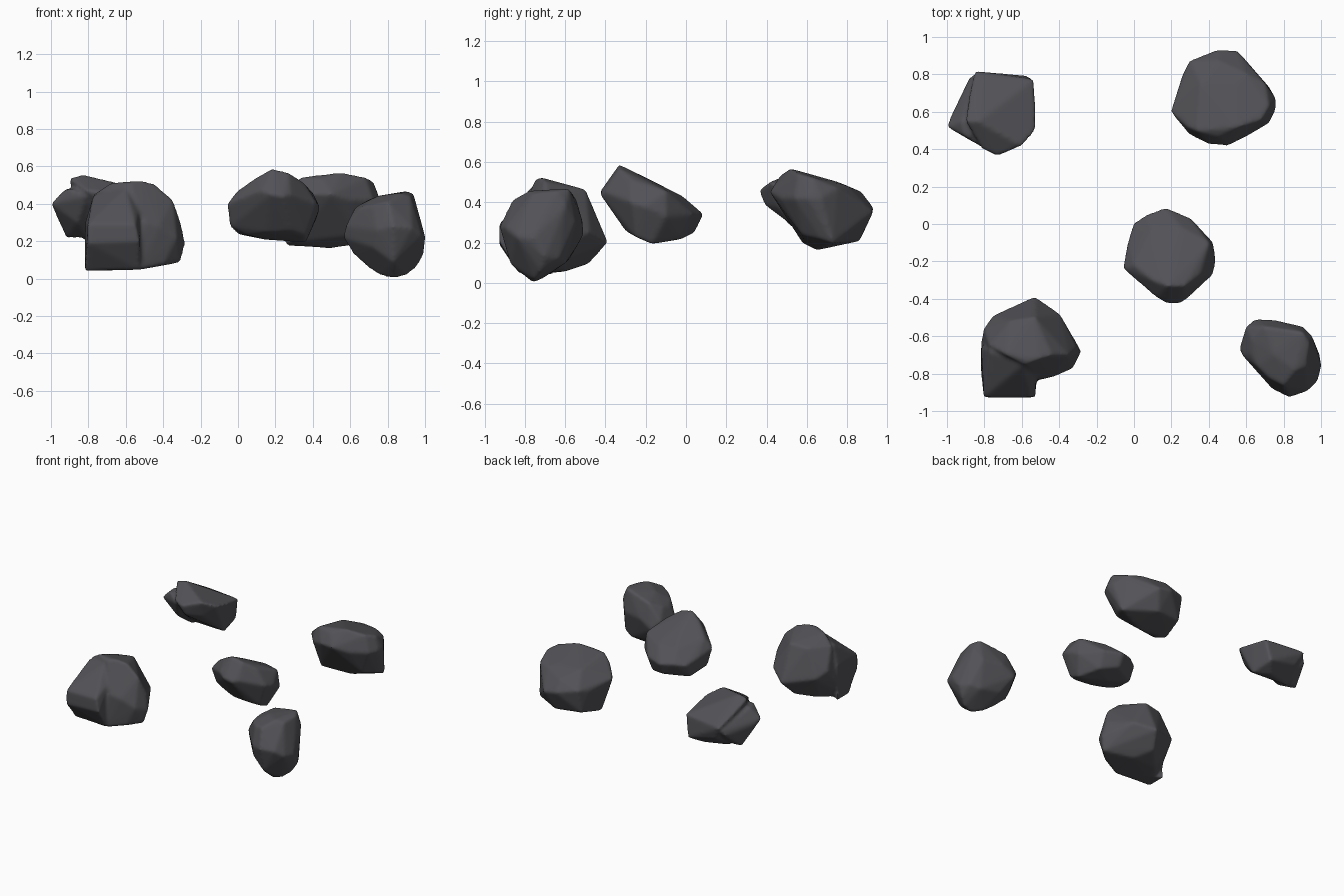
import bpy, bmesh
from mathutils import Vector

stone = bpy.data.materials.new("dark grey stone")
stone.diffuse_color = (0.085, 0.085, 0.095, 1)


def add_hull(bm, points):
    """Closed convex lump around the given corner points."""
    part = bmesh.new()
    for p in points:
        part.verts.new(p)
    res = bmesh.ops.convex_hull(part, input=part.verts[:])
    loose = [g for g in res["geom_interior"] if isinstance(g, bmesh.types.BMVert)]
    bmesh.ops.delete(part, geom=loose, context="VERTS")
    bmesh.ops.recalc_face_normals(part, faces=part.faces[:])
    tmp = bpy.data.meshes.new("tmp")
    part.to_mesh(tmp)
    part.free()
    bm.from_mesh(tmp)
    bpy.data.meshes.remove(tmp)


def rock(name, *lumps):
    """Fuse convex lumps into one stone with softly worn edges."""
    bm = bmesh.new()
    for lump in lumps:
        # slight outset makes up for the smoothing
        c = sum((Vector(p) for p in lump), Vector()) / len(lump)
        add_hull(bm, [c + (Vector(p) - c) * 1.015 for p in lump])
    me = bpy.data.meshes.new(name)
    bm.to_mesh(me)
    bm.free()
    me.materials.append(stone)
    ob = bpy.data.objects.new(name, me)
    bpy.context.collection.objects.link(ob)
    fuse = ob.modifiers.new("fuse", "REMESH")
    fuse.mode = "VOXEL"
    fuse.voxel_size = 0.011
    fuse.use_smooth_shade = True
    worn = ob.modifiers.new("worn", "SMOOTH")
    worn.factor = 0.5
    worn.iterations = 8


# back left rock: slab sloping down to the back, with a split flake on its left
slab = [(-.90, .55, .535), (-.88, .68, .47), (-.85, .815, .40), (-.83, .55, .555),
        (-.73, .365, .46), (-.72, .39, .39), (-.81, .40, .47), (-.60, .42, .50),
        (-.53, .50, .46), (-.53, .64, .43), (-.54, .77, .41), (-.57, .79, .25),
        (-.55, .62, .22), (-.65, .70, .20), (-.83, .65, .21), (-.80, .785, .30),
        (-.80, .785, .42), (-.62, .45, .38)]
flake = [(-1, .52, .40), (-.98, .57, .37), (-.92, .64, .22), (-.88, .78, .34),
         (-.86, .80, .37), (-.92, .55, .48), (-.90, .47, .48), (-.81, .41, .44),
         (-.80, .60, .22), (-.78, .72, .26), (-.78, .50, .46), (-.86, .50, .30)]
rock("back_left_rock", slab, flake)

# front left rock: rounded body with an overhanging block at the front corner
body = [(-.77, -.65, .45), (-.68, -.70, .51), (-.58, -.75, .51), (-.51, -.72, .52),
        (-.44, -.70, .50), (-.53, -.50, .46), (-.66, -.52, .45), (-.35, -.70, .42),
        (-.80, -.56, .30), (-.815, -.64, .2), (-.75, -.49, .25), (-.53, -.39, .20),
        (-.40, -.48, .25), (-.31, -.66, .30), (-.285, -.68, .19), (-.33, -.77, .22),
        (-.42, -.81, .28), (-.50, -.83, .3), (-.31, -.70, .09), (-.40, -.78, .08),
        (-.50, -.60, .06), (-.58, -.48, .10), (-.70, -.60, .06), (-.815, -.75, .045),
        (-.53, -.83, .05)]
block = [(-.80, -.925, .19), (-.80, -.925, .29), (-.53, -.925, .20), (-.55, -.925, .29),
         (-.815, -.80, .045), (-.53, -.83, .05), (-.815, -.66, .045), (-.815, -.66, .30),
         (-.77, -.68, .45), (-.60, -.76, .48), (-.53, -.80, .37), (-.52, -.80, .06)]
rock("front_left_rock", body, block)

# back right rock
rock("back_right_rock", [
    (.29, .52, .50), (.34, .50, .54), (.45, .47, .53), (.55, .52, .565),
    (.68, .56, .54), (.72, .63, .52), (.36, .75, .50), (.55, .75, .50),
    (.45, .87, .45), (.60, .80, .48), (.20, .60, .42), (.26, .79, .38),
    (.30, .87, .40), (.45, .93, .37), (.55, .925, .35), (.62, .84, .40),
    (.755, .67, .42), (.755, .61, .42), (.72, .54, .42), (.50, .42, .45),
    (.40, .43, .45), (.30, .48, .42), (.60, .47, .42), (.26, .65, .18),
    (.30, .83, .22), (.50, .65, .165), (.50, .86, .21), (.70, .67, .22),
    (.64, .58, .24), (.30, .58, .20), (.72, .73, .20), (.70, .75, .47)])

# centre rock
rock("centre_rock", [
    (.18, -.33, .585), (.27, -.33, .565), (.10, -.30, .54), (.35, -.27, .51),
    (.0, -.22, .47), (.18, -.18, .51), (.10, -.02, .42), (.25, -.02, .43),
    (.40, -.10, .455), (-.055, -.24, .40), (-.03, -.10, .37), (0, 0, .34),
    (.07, .05, .35), (.17, .085, .34), (.30, .03, .34), (.42, -.10, .33),
    (.435, -.20, .38), (.42, -.27, .40), (.28, -.40, .45), (.24, -.425, .44),
    (.18, -.425, .45), (.12, -.39, .47), (.03, -.30, .42), (-.04, -.20, .28),
    (0, -.05, .24), (.36, -.17, .195), (.15, -.10, .21), (.17, .04, .25),
    (.29, -.02, .22), (.36, -.25, .23), (.15, -.27, .25), (.28, -.30, .26),
    (.05, -.20, .235)])

# front right rock
rock("front_right_rock", [
    (.63, -.62, .38), (.70, -.55, .42), (.75, -.70, .44), (.86, -.78, .455),
    (.90, -.58, .465), (.935, -.64, .455), (.92, -.76, .44), (.565, -.67, .22),
    (.60, -.55, .30), (.65, -.51, .24), (.75, -.515, .30), (.90, -.55, .30),
    (.95, -.60, .38), (.99, -.70, .13), (1, -.76, .22), (.98, -.84, .23),
    (.93, -.89, .27), (.83, -.925, .28), (.74, -.88, .26), (.66, -.76, .38),
    (.58, -.70, .28), (.80, -.86, .41), (.62, -.69, .36), (.70, -.68, .06),
    (.83, -.76, .003), (.76, -.72, .02), (.90, -.75, .02), (.95, -.72, .06),
    (.88, -.60, .10), (.72, -.58, .12), (.62, -.65, .13), (.83, -.87, .09),
    (.72, -.84, .17), (.72, -.82, .39), (.95, -.63, .12)])
